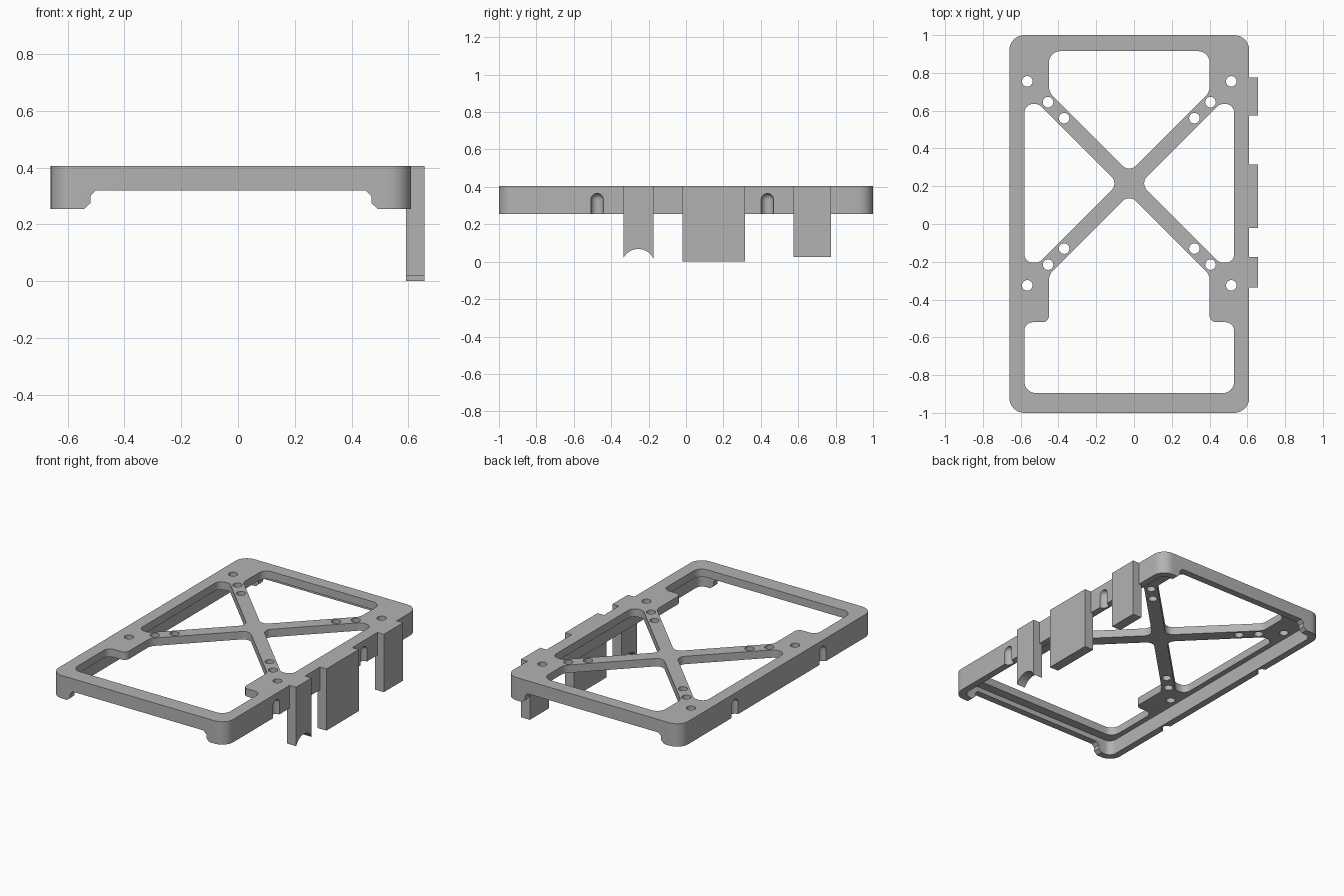
import bpy, bmesh, math
from mathutils import Vector, Matrix

if "Cube" in bpy.data.objects:
    bpy.data.objects.remove(bpy.data.objects["Cube"])

CX, CY = -0.025, 0.215          # centre of the cross brace
Z0, Z1 = 0.255, 0.405           # frame bottom and top

grey = bpy.data.materials.new("grey")
grey.diffuse_color = (0.45, 0.45, 0.45, 1)
grey.use_nodes = True
grey.node_tree.nodes["Principled BSDF"].inputs["Base Color"].default_value = grey.diffuse_color


def fillet(pts, steps=8):
    """Round each (x, y, radius) corner of a closed polygon."""
    out, n = [], len(pts)
    for i, (x, y, r) in enumerate(pts):
        p = Vector((x, y))
        a = (Vector(pts[i - 1][:2]) - p).normalized()
        b = (Vector(pts[(i + 1) % n][:2]) - p).normalized()
        if r == 0:
            out.append(p)
            continue
        half = a.angle(b) / 2
        c = p + (a + b).normalized() * r / math.sin(half)
        t = r / math.tan(half)
        va, vb = p + a * t - c, p + b * t - c
        sweep = va.angle_signed(vb)
        for k in range(steps + 1):
            out.append(c + Matrix.Rotation(-sweep * k / steps, 2) @ va)
    return out


def finish(name, bm, helper=False):
    bmesh.ops.remove_doubles(bm, verts=bm.verts, dist=1e-5)
    bmesh.ops.recalc_face_normals(bm, faces=bm.faces)
    me = bpy.data.meshes.new(name)
    bm.to_mesh(me)
    bm.free()
    me.materials.clear()
    me.materials.append(grey)
    ob = bpy.data.objects.new(name, me)
    ob.hide_render = helper
    bpy.context.collection.objects.link(ob)
    return ob


AXES = {"z": Matrix.Identity(4),
        "x": Matrix(((0, 0, 1, 0), (1, 0, 0, 0), (0, 1, 0, 0), (0, 0, 0, 1))),
        "y": Matrix(((1, 0, 0, 0), (0, 0, -1, 0), (0, 1, 0, 0), (0, 0, 0, 1)))}


def prism(name, loops, lo, hi, axis="z", helper=False):
    """Extrude an outline with optional holes between lo and hi."""
    cu = bpy.data.curves.new(name, "CURVE")
    cu.dimensions, cu.fill_mode, cu.extrude = "2D", "BOTH", (hi - lo) / 2
    for loop in loops:
        sp = cu.splines.new("POLY")
        sp.points.add(len(loop) - 1)
        for q, p in zip(sp.points, loop):
            q.co = (p[0], p[1], 0, 1)
        sp.use_cyclic_u = True
    tmp = bpy.data.objects.new("tmp", cu)
    bpy.context.collection.objects.link(tmp)
    dg = bpy.context.evaluated_depsgraph_get()
    me = bpy.data.meshes.new_from_object(tmp.evaluated_get(dg))
    bpy.data.objects.remove(tmp)
    bm = bmesh.new()
    bm.from_mesh(me)
    bm.transform(AXES[axis] @ Matrix.Translation((0, 0, (lo + hi) / 2)))
    return finish(name, bm, helper)


def rect(x0, x1, y0, y1, r):
    return fillet([(x0, y0, r), (x1, y0, r), (x1, y1, r), (x0, y1, r)])


def mirrored(half):
    """Complete an outline by mirroring it about the frame's centre line."""
    return half + [(2 * CX - x, y, r) for x, y, r in reversed(half)]


def circle(x, y, r, n=24):
    return [(x + r * math.cos(k * math.tau / n), y + r * math.sin(k * math.tau / n))
            for k in range(n)]


# Windows around the cross brace
W = 0.058
back_window = fillet(mirrored([(-0.45, 0.698, 0.07), (-0.45, 0.915, 0.06)]) + [(CX, CY + W, 0.05)])
front_window = fillet(mirrored([(-0.45, -0.268, 0.07), (-0.45, -0.52, 0.035), (-0.58, -0.52, 0.045),
                                (-0.58, -0.895, 0.06)]) + [(CX, CY - W, 0.05)])
side = [(-0.58, CY - 0.42, 0.045), (-0.503, CY - 0.42, 0.05), (CX - W, CY, 0.05),
        (-0.503, CY + 0.42, 0.05), (-0.58, CY + 0.42, 0.045)]
left_window = fillet(side)
right_window = fillet([(2 * CX - x, y, r) for x, y, r in side])

# Screw holes along the brace arms
holes = [circle(CX + sx * d, CY + sy * d, 0.028)
         for sx in (-1, 1) for sy in (-1, 1) for d in (0.345, 0.43, 0.54)]

frame = prism("frame", [rect(-0.66, 0.61, -1, 1, 0.08), back_window, front_window,
                        left_window, right_window] + holes, Z0, Z1)

# Cutters: hollow underside, raised end walls, side grooves
T = 0.045
cutters = [prism("pocket_cutter", [rect(-0.66 + T, 0.61 - T, -1 + T, 1 - T, 0.045)],
                 0.1, 0.353, helper=True)]
end = mirrored([(-0.542, 0.2, 0), (-0.542, Z0, 0), (-0.52, 0.275, 0),
                (-0.52, 0.3, 0), (-0.5, 0.32, 0)])
cutters.append(prism("end_cutter", [fillet(end)], -1.2, 1.2, "y", helper=True))
for x in (-0.66, 0.61):
    for y in (-0.475, 0.435):
        bm = bmesh.new()
        bmesh.ops.create_uvsphere(bm, u_segments=24, v_segments=24, radius=0.033)
        for v in bm.verts:
            if v.co.z < -1e-4:
                v.co.z -= 0.15
        bm.transform(Matrix.Translation((x, y, 0.332)))
        cutters.append(finish("groove_cutter", bm, helper=True))

for c in cutters:
    m = frame.modifiers.new("cut", "BOOLEAN")
    m.operation, m.solver, m.object = "DIFFERENCE", "EXACT", c
dg = bpy.context.evaluated_depsgraph_get()
cut_mesh = bpy.data.meshes.new_from_object(frame.evaluated_get(dg))
frame.modifiers.clear()
frame.data = cut_mesh
for c in cutters:
    bpy.data.objects.remove(c)

# Hanging tabs on the right side
X0, X1 = 0.592, 0.657
R = 0.089
a = math.asin(0.08 / R)
arc_z = 0.068 - R
arc = [(-0.255 + R * math.sin(t), arc_z + R * math.cos(t))
       for t in (-a + 2 * a * k / 16 for k in range(17))]
tabs = [prism("notched_tab", [arc + [(-0.175, Z1), (-0.335, Z1)]], X0, X1, "x"),
        prism("middle_tab", [rect(-0.02, 0.315, 0, Z1, 0)], X0, X1, "x"),
        prism("rear_tab", [rect(0.575, 0.775, 0.025, Z1, 0)], X0, X1, "x")]

for ob in [frame] + tabs:
    bpy.ops.object.select_all(action="DESELECT")
    ob.select_set(True)
    bpy.context.view_layer.objects.active = ob
    bpy.ops.object.shade_smooth_by_angle(angle=math.radians(30))
